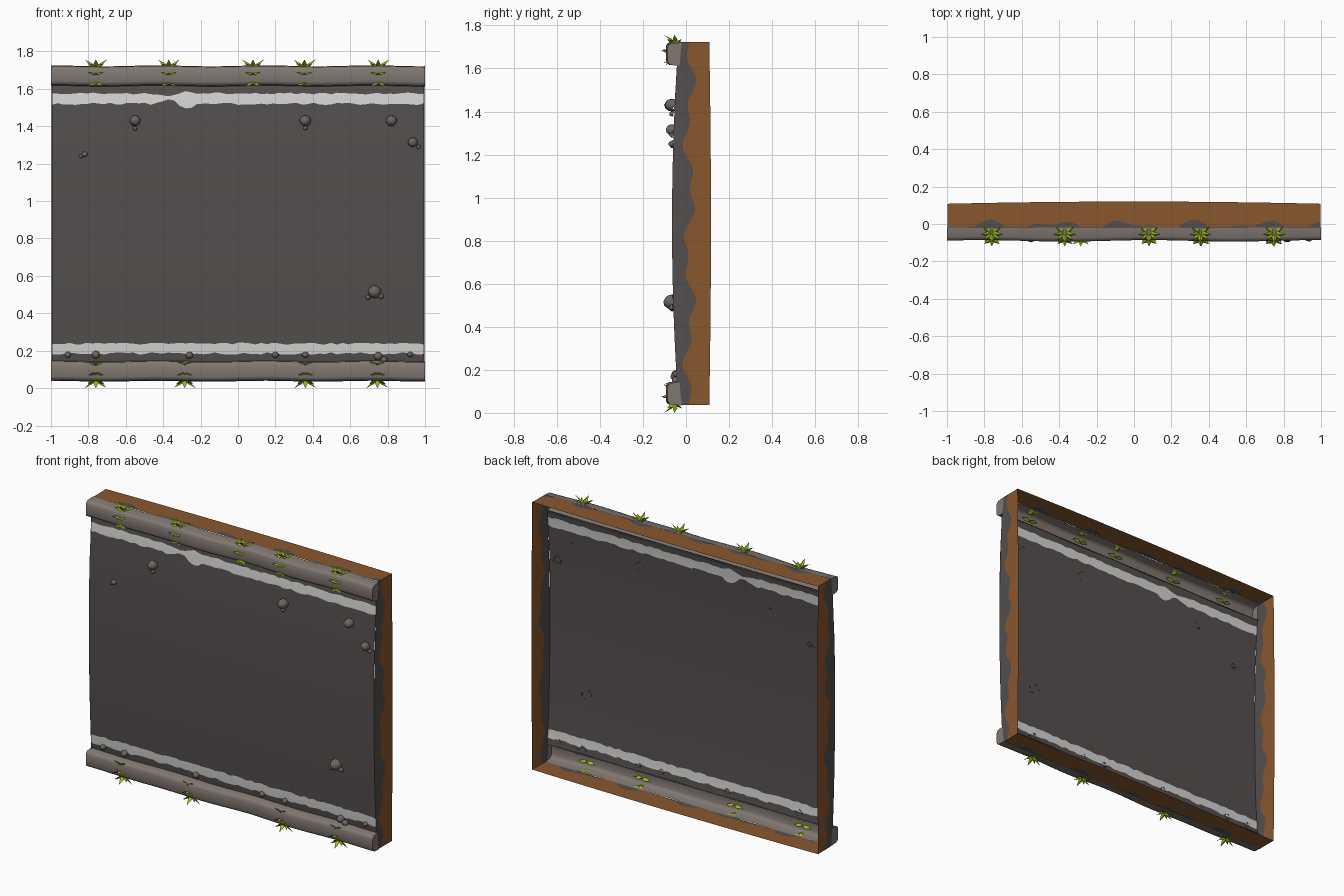
import bpy, bmesh, math, random
from mathutils import Vector

if "Cube" in bpy.data.objects:
    bpy.data.objects.remove(bpy.data.objects["Cube"])
random.seed(4)

def mat(name, r, g, b):
    m = bpy.data.materials.new(name)
    m.diffuse_color = (r, g, b, 1)
    m.use_nodes = True
    m.node_tree.nodes["Principled BSDF"].inputs["Base Color"].default_value = m.diffuse_color
    return m

ASPHALT = mat("asphalt grey", .088, .078, .075)
WHITE = mat("line white", .66, .66, .65)
KERB = mat("kerb stone", .22, .185, .165)
EARTH = mat("earth brown", .25, .095, .027)
STONE = mat("pebble grey", .15, .13, .125)
GRASS = mat("grass green", .33, .48, .012)

MID = .88                      # the tile is mirrored about this height
def flip(z):
    return 2 * MID - z

def finish(name, bm, mats, angle=40):
    me = bpy.data.meshes.new(name)
    bm.to_mesh(me)
    bm.free()
    ob = bpy.data.objects.new(name, me)
    bpy.context.collection.objects.link(ob)
    for m in mats:
        me.materials.append(m)
    bpy.ops.object.select_all(action='DESELECT')
    ob.select_set(True)
    bpy.context.view_layer.objects.active = ob
    if angle:
        bpy.ops.object.shade_smooth_by_angle(angle=math.radians(angle))
    return ob

def sheet(name, rows, params, mats, band, caps=False):
    """Loft: each row is a function of the parameter; band gives a material per strip."""
    bm = bmesh.new()
    g = [[bm.verts.new(f(t)) for t in params] for f in rows]
    for r in range(len(rows) - 1):
        for c in range(len(params) - 1):
            f = bm.faces.new((g[r][c], g[r][c + 1], g[r + 1][c + 1], g[r + 1][c]))
            f.material_index = band[r]
    if caps:
        bm.faces.new([row[0] for row in g])
        bm.faces.new([row[-1] for row in reversed(g)])
    return finish(name, bm, mats)

def span(a, b, n):
    return [a + (b - a) * i / n for i in range(n + 1)]

# road surface: slightly domed sheet with two ragged painted lines
def row(y, z, rough=0, dip=0):
    def f(x):
        dz = random.uniform(-rough, rough)
        if dip and -.42 < x < -.22:      # worn notch in the upper line
            dz += dip * math.sin((x + .42) / .2 * 2 * math.pi)
        return (x, y, z + dz)
    return f

road = [row(-.035, .14), row(-.042, .185, .006), row(-.044, .238, .005), row(-.053, .36),
        row(-.061, .6), row(-.065, MID), row(-.063, 1.2), row(-.056, 1.4),
        row(-.046, flip(.24), .006, .022), row(-.042, flip(.185), .005, -.012),
        row(-.035, flip(.14))]
sheet("road_surface", road, span(-.995, .995, 64), [ASPHALT, WHITE],
      [0, 1, 0, 0, 0, 0, 0, 0, 1, 0])

# kerbs: rounded, hollow behind, closed at the ends
profile = [(-.02, .037), (-.07, .04), (-.084, .047), (-.09, .06), (-.09, .12),
           (-.085, .134), (-.074, .141), (-.03, .145)]
def kerb_row(y, z):
    return lambda x: (x, y + .004 * math.sin(7 * x + 1) * (y < -.05),
                      z + .0025 * math.sin(11 * x))
xs = span(-1, 1, 40)
sheet("lower_kerb", [kerb_row(*p) for p in profile], xs, [KERB], [0] * 7, True)
sheet("upper_kerb", [kerb_row(y, flip(z)) for y, z in reversed(profile)], xs,
      [KERB], [0] * 7, True)

# earth walls: open-backed frame, asphalt hanging over in a wavy edge
def drip_x(x, s):
    return max(-.017, -.008 + .019 * math.sin(17 * x + s) + .014 * math.sin(29 * x + 2 * s))
def drip_z(z, s):
    return .016 + .018 * math.sin(12 * z + s) + .014 * math.sin(31 * z + 2 * s)

for name, z, s in (("bottom_wall", .036, 1), ("top_wall", flip(.036), 2.4)):
    rows = [lambda x: (x, -.021, z), lambda x: (x, drip_x(x, s), z),
            lambda x: (x, .108 + .012 * (1 - x * x), z)]
    band = [0, 1]
    if z < MID:
        rows, band = rows[::-1], band[::-1]
    sheet(name, rows, span(-.997, .997, 160), [ASPHALT, EARTH], band)

for name, sx, s in (("left_wall", -1, .5), ("right_wall", 1, 2)):
    def front(z):
        k = (z - MID) / .845
        return -.035 - .03 * max(0, 1 - k * k)
    rows = [lambda z: (sx * .995, front(z), z), lambda z: (sx * .996, drip_z(z, s), z),
            lambda z: (sx * .998, .108 + .008 * (1 - ((z - MID) / .845) ** 2), z)]
    band = [0, 1]
    if sx > 0:
        rows, band = rows[::-1], band[::-1]
    # rows run front to back; reversing them keeps the outside facing out
    sheet(name, rows[::-1], span(.036, flip(.036), 160), [ASPHALT, EARTH], band[::-1])

# pebbles: squashed domes, hollow behind like the road
def pebbles(name, spots, y0):
    bm = bmesh.new()
    for x, z, r in spots:
        vs = bmesh.ops.create_icosphere(bm, subdivisions=2, radius=r)["verts"]
        for v in vs:
            v.co *= random.uniform(.95, 1.05)
            v.co = Vector((v.co.x + x, v.co.y * 1.2 + y0, v.co.z * .95 + z))
        bmesh.ops.delete(bm, geom=[v for v in vs if v.co.y > y0 + r * .6], context='VERTS')
    finish(name, bm, [STONE], 50)

pebbles("road_pebbles", [(-.55, 1.43, .03), (.36, 1.43, .031), (.82, 1.43, .03),
                         (.935, 1.315, .027), (.73, .515, .036), (-.82, 1.25, .016),
                         (-.55, 1.388, .012), (.36, 1.39, .012), (.965, 1.29, .012),
                         (.695, .485, .014), (.765, .49, .014), (-.84, 1.24, .01)], -.063)
pebbles("gutter_pebbles", [(-.91, .178, .018), (-.76, .178, .022), (-.26, .175, .02),
                           (.2, .178, .018), (.36, .178, .018), (.75, .17, .024),
                           (.78, .15, .02), (.92, .18, .016)], -.043)

# grass tufts: fans of pointed leaves wrapped around the kerbs
def leaf(bm, base, tip, w, up):
    d = tip - base
    side = d.cross(up).normalized() * w
    lift = side.cross(d).normalized() * w * .6
    m = base + d * .4
    b, t, l, r, n = [bm.verts.new(p) for p in (base, tip, m - side, m + side, m + lift)]
    for f in ((b, n, l), (l, n, t), (b, r, n), (n, r, t), (b, l, t, r)):
        bm.faces.new(f)

# leaf fans: base y, base z, reach in x, reach in y, rise of the tips, angles
FANS = [(-.05, 1.712, .06, .052, .045, (-130, -85, -45, 0, 45, 85, 130)),
        (-.075, 1.675, .058, .045, .012, (-85, -45, 0, 45, 85)),
        (-.07, 1.635, .055, .035, -.02, (-85, -45, 0, 45, 85))]

def tufts(name, places, mirrored):
    bm = bmesh.new()
    for x in places:
        for by, bz, rx, ry, rise, angles in FANS:
            for i, a in enumerate(angles):
                a = math.radians(a)
                lift = rise * (1 if i % 2 else .55)
                base = Vector((x, by, bz))
                tip = base + Vector((rx * math.sin(a), -ry * math.cos(a), lift))
                leaf(bm, base, tip, .014, Vector((0, -.5, 1)))
    if mirrored:
        for v in bm.verts:
            v.co.z = flip(v.co.z) - .003
    bmesh.ops.recalc_face_normals(bm, faces=bm.faces[:])
    finish(name, bm, [GRASS], 0)

tufts("upper_grass", (-.76, -.37, .08, .355, .75), False)
tufts("lower_grass", (-.76, -.285, .36, .745), True)
